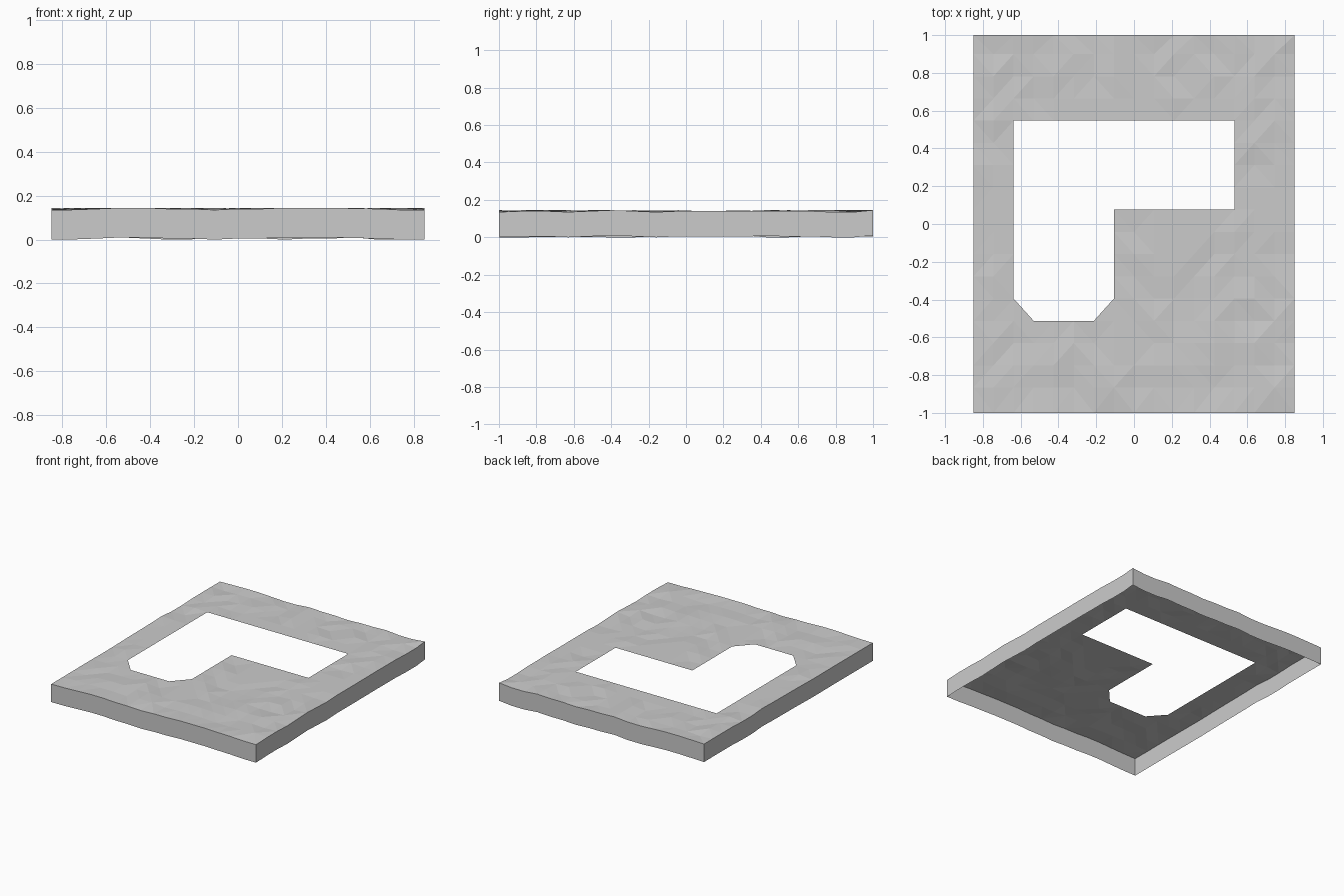
import bpy, bmesh, random

if "Cube" in bpy.data.objects:
    bpy.data.objects.remove(bpy.data.objects["Cube"], do_unlink=True)

random.seed(7)
COLS, ROWS = 16, 17
WALL, LOW, HIGH, RIM = 0.135, 0.135, 0.145, 0.14

stone = bpy.data.materials.new("light_grey")
stone.use_nodes = True
grey = (0.6, 0.6, 0.6, 1)
stone.diffuse_color = grey
stone.node_tree.nodes["Principled BSDF"].inputs["Base Color"].default_value = grey


def make_object(name, bm):
    mesh = bpy.data.meshes.new(name)
    bm.to_mesh(mesh)
    bm.free()
    mesh.materials.append(stone)
    obj = bpy.data.objects.new(name, mesh)
    bpy.context.collection.objects.link(obj)


def in_hole(i, j):
    return (2 <= i <= 6 and 4 <= j <= 12) or (7 <= i <= 12 and 9 <= j <= 12)


# Grid lines and gently uneven heights, level around the opening
xs = [-0.85 + 1.7 * i / COLS for i in range(COLS + 1)]
ys = [max(-1, min(1, 0.076 + 0.1177 * (j - 9))) for j in range(ROWS + 1)]
ys[0] = -1
points = {}
for i, x in enumerate(xs):
    for j, y in enumerate(ys):
        level = any(in_hole(i - a, j - b) for a in (0, 1) for b in (0, 1))
        z = RIM if level else random.choice((LOW, RIM, RIM, HIGH, random.uniform(LOW, HIGH)))
        points[i, j] = (x, y, z)
points[0, 0] = (xs[0], ys[0], LOW)
points[COLS, ROWS] = (xs[-1], ys[-1], HIGH)

# Ground: faceted sheet with an angular opening whose front corners are chamfered
bm = bmesh.new()
verts = {key: bm.verts.new(p) for key, p in points.items()}
for i in range(COLS):
    for j in range(ROWS):
        a, b, c, d = (verts[k] for k in ((i, j), (i + 1, j), (i + 1, j + 1), (i, j + 1)))
        if (i, j) == (2, 4):
            tris = [(a, b, d)]
        elif (i, j) == (6, 4):
            tris = [(a, b, c)]
        elif in_hole(i, j):
            tris = []
        elif random.random() < 0.5:
            tris = [(a, b, c), (a, c, d)]
        else:
            tris = [(a, b, d), (b, c, d)]
        for tri in tris:
            bm.faces.new(tri)
bmesh.ops.delete(bm, geom=[v for v in bm.verts if not v.link_faces], context='VERTS')
make_object("ground", bm)

# Skirt: outer wall of constant height following the ground's edge
loop = [(i, 0) for i in range(COLS)] + [(COLS, j) for j in range(ROWS)]
loop += [(i, ROWS) for i in range(COLS, 0, -1)] + [(0, j) for j in range(ROWS, 0, -1)]
bm = bmesh.new()
top = [bm.verts.new(points[k]) for k in loop]
bottom = [bm.verts.new((v.co.x, v.co.y, v.co.z - WALL)) for v in top]
for n in range(len(top)):
    m = (n + 1) % len(top)
    bm.faces.new((bottom[n], bottom[m], top[m], top[n]))
make_object("skirt", bm)
